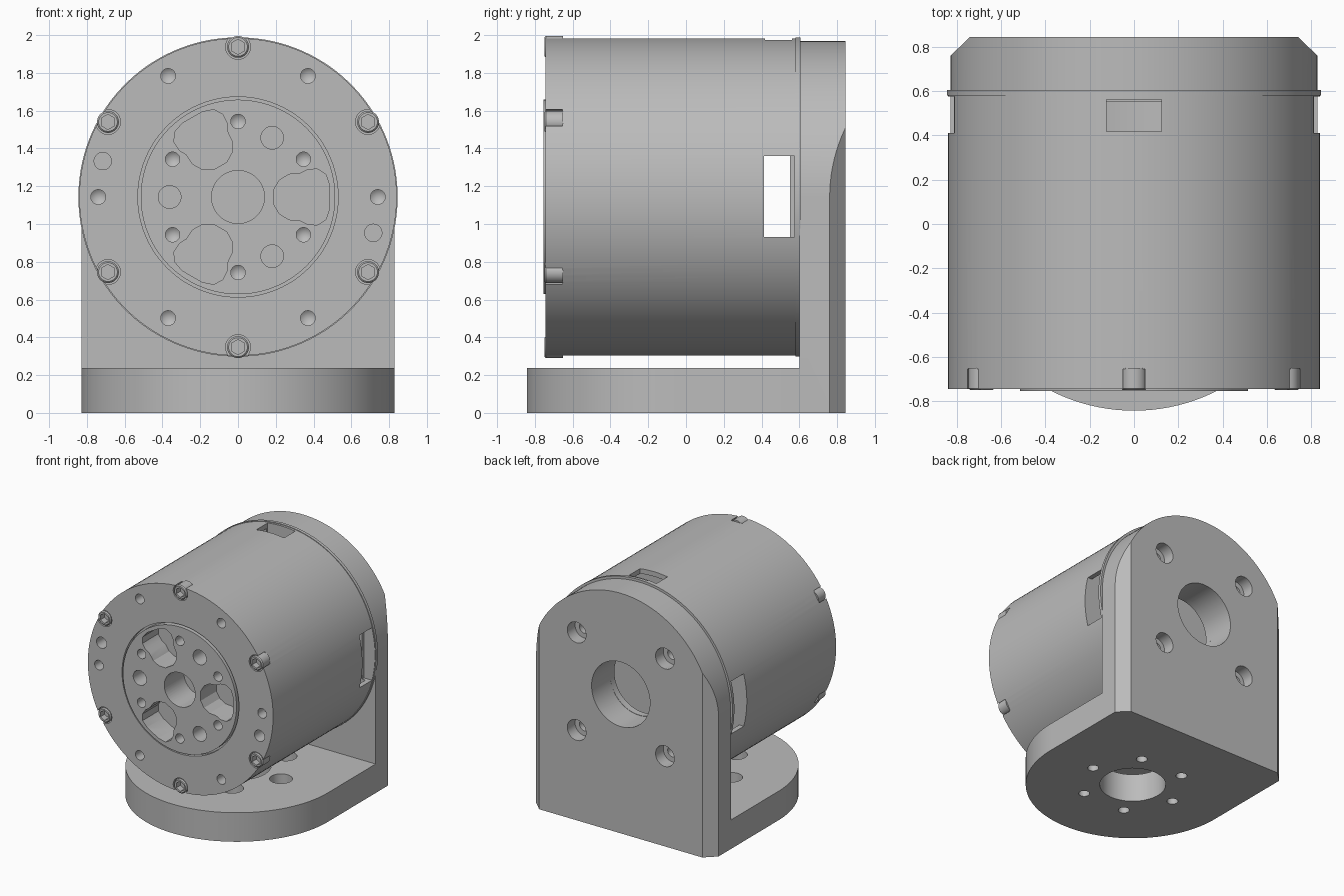
import bpy, bmesh
from math import sin, cos, pi, radians
from mathutils import Matrix, Vector

cube = bpy.data.objects.get("Cube")
if cube:
    bpy.data.objects.remove(cube)

metal = bpy.data.materials.new("machined_grey")
metal.use_nodes = True
GREY = (0.5, 0.5, 0.5, 1)
metal.diffuse_color = GREY
metal.node_tree.nodes["Principled BSDF"].inputs["Base Color"].default_value = GREY

AXIS_Z = 1.143       # height of the motor axis
BASE_Y = -0.015      # centre of the round foot
FRONT = -0.745       # front face of the housing
BACK = 0.845         # rear face of the bracket


def lathe(bm, points, x=0, y=0, z=0, axis="Y", n=32):
    """Revolve (radius, height) points round an axis; radius 0 closes an end."""
    rings = []
    for r, h in points:
        ring = []
        for i in range(1 if r == 0 else n):
            a = 2 * pi * (i + 0.5) / n
            u, v = r * cos(a), r * sin(a)
            co = (x + u, y + h, z + v) if axis == "Y" else (x + u, y + v, z + h)
            ring.append(bm.verts.new(co))
        rings.append(ring)
    for p, q in zip(rings, rings[1:]):
        for i in range(n):
            j = (i + 1) % n
            corners = [p[i % len(p)], p[j % len(p)], q[j % len(q)], q[i % len(q)]]
            bm.faces.new(list(dict.fromkeys(corners)))


def bore(bm, r, start, end, x, z, tip=0.0, n=32):
    """Cutter along y with an optional drill-point tip."""
    lathe(bm, [(0, start), (r, start), (r, end), (0, end + tip)], x=x, z=z, n=n)


def extrude(bm, outline, vec):
    """Extrude a closed 3D outline into a solid."""
    face = bm.faces.new([bm.verts.new(p) for p in outline])
    new = bmesh.ops.extrude_face_region(bm, geom=[face])["geom"]
    verts = [g for g in new if isinstance(g, bmesh.types.BMVert)]
    bmesh.ops.translate(bm, verts=verts, vec=vec)


def box(bm, lo, hi):
    size = Vector(hi) - Vector(lo)
    mid = (Vector(hi) + Vector(lo)) / 2
    bmesh.ops.create_cube(bm, size=1, matrix=Matrix.Translation(mid) @ Matrix.Diagonal((*size, 1)))


def make(name, bm):
    bmesh.ops.recalc_face_normals(bm, faces=bm.faces)
    mesh = bpy.data.meshes.new(name)
    bm.to_mesh(mesh)
    bm.free()
    mesh.materials.append(metal)
    obj = bpy.data.objects.new(name, mesh)
    bpy.context.collection.objects.link(obj)
    return obj


def combine(obj, tool, operation="DIFFERENCE"):
    """Apply a boolean and remove the tool."""
    tool.hide_render = True
    mod = obj.modifiers.new("cut", "BOOLEAN")
    mod.operation, mod.solver, mod.object = operation, "EXACT", tool
    bpy.context.view_layer.update()
    done = obj.evaluated_get(bpy.context.evaluated_depsgraph_get())
    mesh = bpy.data.meshes.new_from_object(done)
    obj.modifiers.clear()
    obj.data = mesh
    mesh.materials.clear()
    mesh.materials.append(metal)
    bpy.data.objects.remove(tool)


def smooth(obj):
    bpy.ops.object.select_all(action="DESELECT")
    obj.select_set(True)
    bpy.context.view_layer.objects.active = obj
    bpy.ops.object.shade_smooth_by_angle(angle=radians(25))


def polar(r, degrees):
    a = radians(degrees)
    return r * cos(a), AXIS_Z + r * sin(a)


# Motor housing: raised output disc, groove, shell, rear lip and hollow rear bay
bm = bmesh.new()
lathe(bm, [(0, -0.755), (0.515, -0.755), (0.515, -0.71), (0.53, -0.71), (0.53, FRONT),
           (0.84, FRONT), (0.84, 0.58), (0.845, 0.58), (0.845, 0.605), (0.265, 0.605),
           (0.265, 0.55), (0.8, 0.55), (0.8, 0.405), (0, 0.405)], z=AXIS_Z, n=128)
housing = make("motor_housing", bm)

# Holes and pockets in the front face
bm = bmesh.new()
bore(bm, 0.14, -0.9, -0.5, 0, AXIS_Z, n=48)
half = [(0.19, 0.04), (0.22, 0.09), (0.27, 0.12), (0.33, 0.125), (0.37, 0.145),
        (0.42, 0.148), (0.465, 0.12), (0.485, 0.06)]
pocket = half + [(u, -v) for u, v in reversed(half)]
for k in range(3):
    a = radians(120 * k)
    extrude(bm, [(u * cos(a) - v * sin(a), -0.9, AXIS_Z + u * sin(a) + v * cos(a))
                 for u, v in pocket], (0, 0.35, 0))
    bore(bm, 0.06, -0.9, -0.58, *polar(0.362, 60 + 120 * k))
for k in range(6):
    bore(bm, 0.038, -0.9, -0.66, *polar(0.4, 30 + 60 * k), tip=0.03)
    bore(bm, 0.039, -0.9, -0.66, *polar(0.74, 60 * k), tip=0.03)
    bore(bm, 0.066, -0.9, -0.655, *polar(0.795, 30 + 60 * k))
for side in (-1, 1):
    bore(bm, 0.046, -0.9, -0.62, side * 0.716, AXIS_Z - side * 0.19)
# Side and top windows into the rear bay
for side in (-1, 1):
    xs = sorted((side * 0.74, side * 0.95))
    box(bm, (xs[0], 0.412, 0.93), (xs[1], 0.575, 1.36))
box(bm, (-0.125, 0.418, 1.88), (0.125, 0.562, 2.1))
combine(housing, make("housing_cutter", bm))
smooth(housing)

# Cap screws with hexagonal sockets
bm, sockets = bmesh.new(), bmesh.new()
for k in range(6):
    x, z = polar(0.795, 30 + 60 * k)
    lathe(bm, [(0, -0.75), (0.05, -0.75), (0.058, -0.742), (0.058, -0.65), (0, -0.65)], x=x, z=z)
    bore(sockets, 0.04, -0.9, -0.695, x, z, n=6)
screws = make("cap_screws", bm)
combine(screws, make("socket_cutter", sockets))
smooth(screws)

# Bracket upright: arched plate with chamfered rear edges
bm = bmesh.new()
R = 0.828
arch = [(-R, 0.6, 0)] + [(-R * cos(pi * i / 64), 0.6, 1.14 + R * sin(pi * i / 64))
                         for i in range(65)] + [(R, 0.6, 0)]
extrude(bm, arch, (0, BACK - 0.6, 0))
for side in (-1, 1):
    cut = bmesh.ops.bisect_plane(bm, geom=bm.verts[:] + bm.edges[:] + bm.faces[:],
                                 plane_co=(side * 0.74, BACK, 0), plane_no=(side, 1.04, 0),
                                 clear_outer=True)["geom_cut"]
    bmesh.ops.edgeloop_fill(bm, edges=[e for e in cut if isinstance(e, bmesh.types.BMEdge)])
bracket = make("mounting_bracket", bm)

# Bracket foot: straight sides and a round front
bm = bmesh.new()
foot = [(R, 0.65, 0)] + [(R * cos(pi * i / 64), BASE_Y - R * sin(pi * i / 64), 0)
                         for i in range(65)] + [(-R, 0.65, 0)]
extrude(bm, foot, (0, 0, 0.238))
combine(bracket, make("foot", bm), "UNION")

# Bracket bores and counterbored screw holes
bm = bmesh.new()
lathe(bm, [(0, 0.5), (0.265, 0.5), (0.265, 1), (0, 1)], z=1.14, n=64)
for sx in (-1, 1):
    for sz in (-1, 1):
        lathe(bm, [(0, 0.5), (0.045, 0.5), (0.045, 0.745), (0.085, 0.745), (0.085, 1), (0, 1)],
              x=0.4 * sx, z=1.14 + 0.4 * sz)
lathe(bm, [(0, -0.1), (0.255, -0.1), (0.255, 0.4), (0, 0.4)], y=BASE_Y, axis="Z", n=64)
for k in range(6):
    a = radians(60 * k)
    lathe(bm, [(0, -0.1), (0.043, -0.1), (0.043, 0.11), (0.085, 0.11), (0.085, 0.4), (0, 0.4)],
          x=0.4 * cos(a), y=BASE_Y + 0.4 * sin(a), axis="Z")
combine(bracket, make("bracket_cutter", bm))
smooth(bracket)
